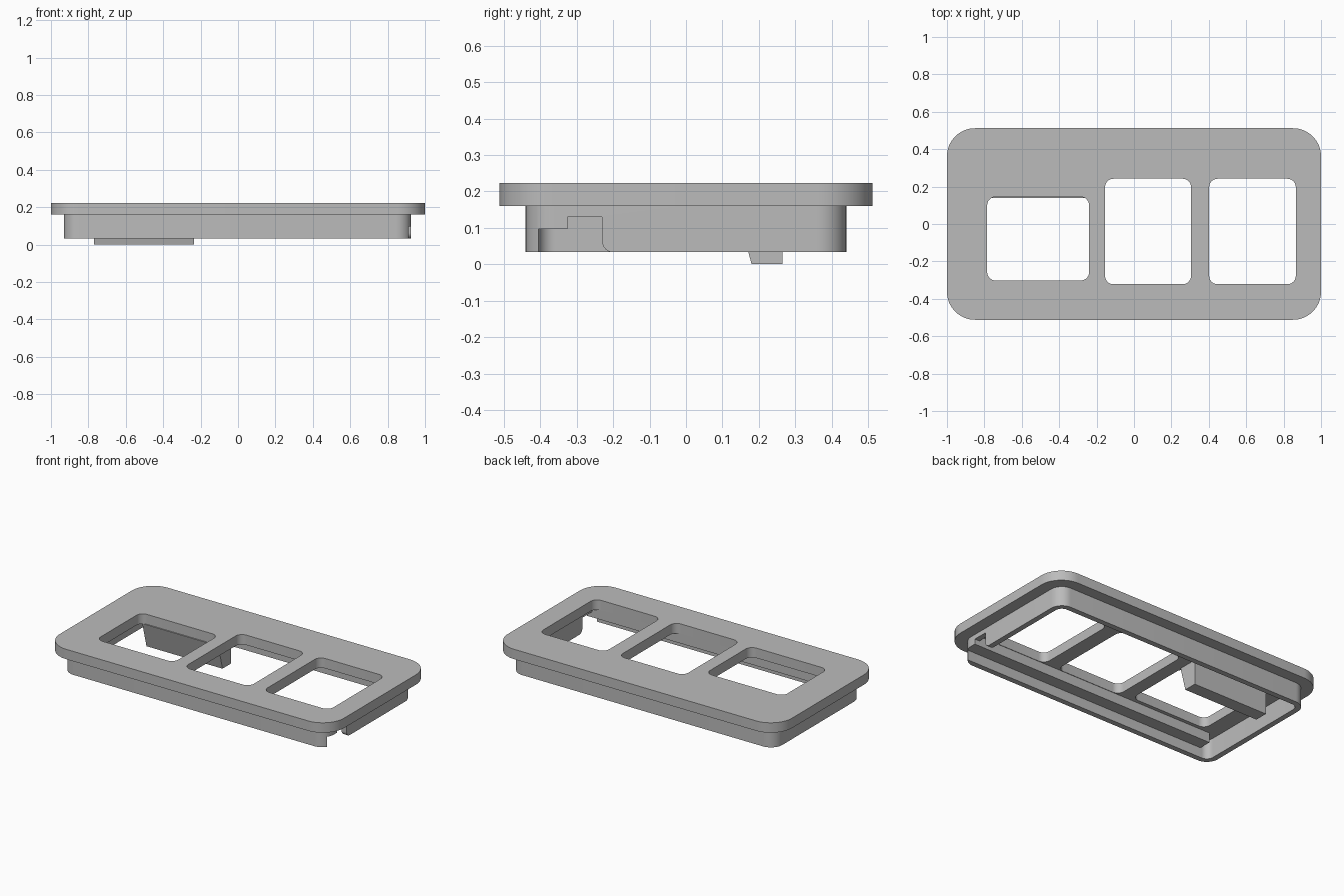
import bpy, bmesh
from math import cos, sin, pi, radians
from mathutils import Vector

cube = bpy.data.objects.get("Cube")
if cube:
    bpy.data.objects.remove(cube, do_unlink=True)

gray = bpy.data.materials.new("plain gray")
gray.use_nodes = True
color = (0.5, 0.5, 0.5, 1)
gray.diffuse_color = color
gray.node_tree.nodes["Principled BSDF"].inputs["Base Color"].default_value = color

# Heights shared by the parts
RIM, UNDERSIDE, TOP = 0.033, 0.16, 0.223


def rounded_rect(x0, x1, y0, y1, r, steps=10):
    """Outline of a rectangle with rounded corners."""
    centres = [(x1 - r, y1 - r), (x0 + r, y1 - r), (x0 + r, y0 + r), (x1 - r, y0 + r)]
    return [(cx + r * cos((q + i / steps) * pi / 2), cy + r * sin((q + i / steps) * pi / 2))
            for q, (cx, cy) in enumerate(centres) for i in range(steps + 1)]


def prism(name, outlines, low, high, axis="z"):
    """Fill the first outline, with the others as holes, and extrude it."""
    bm = bmesh.new()
    for outline in outlines:
        verts = [bm.verts.new((a, b, low) if axis == "z" else (low, a, b)) for a, b in outline]
        for v, w in zip(verts, verts[1:] + verts[:1]):
            bm.edges.new((v, w))
    bmesh.ops.triangle_fill(bm, use_beauty=True, use_dissolve=False, edges=bm.edges[:])
    result = bmesh.ops.extrude_face_region(bm, geom=bm.faces[:])
    depth = high - low
    shift = Vector((0, 0, depth)) if axis == "z" else Vector((depth, 0, 0))
    bmesh.ops.translate(bm, vec=shift,
                        verts=[g for g in result["geom"] if isinstance(g, bmesh.types.BMVert)])
    bmesh.ops.recalc_face_normals(bm, faces=bm.faces[:])
    mesh = bpy.data.meshes.new(name)
    bm.to_mesh(mesh)
    bm.free()
    mesh.materials.append(gray)
    obj = bpy.data.objects.new(name, mesh)
    bpy.context.collection.objects.link(obj)
    return obj


# Top plate with three windows
windows = [(-0.785, -0.24, -0.302, 0.145), (-0.155, 0.305, -0.322, 0.242),
           (0.402, 0.865, -0.322, 0.242)]
plate = prism("top_plate",
              [rounded_rect(-1, 1, -0.512, 0.512, 0.15, 16)]
              + [rounded_rect(*w, 0.045) for w in windows], UNDERSIDE, TOP)

# Skirt wall below the plate
skirt = prism("skirt_wall", [rounded_rect(-0.93, 0.925, -0.44, 0.44, 0.08),
                             rounded_rect(-0.895, 0.89, -0.405, 0.405, 0.045)], RIM, UNDERSIDE)

# Rail along the inside of the front wall
rail = prism("front_rail", [[(-0.84, -0.41), (0.89, -0.41), (0.89, -0.325), (-0.84, -0.325)]],
             0.097, UNDERSIDE)

# Tapered tab behind the first window
tab = prism("tapered_tab", [[(0.18, 0), (0.265, 0), (0.265, UNDERSIDE), (0.138, UNDERSIDE)]],
            -0.77, -0.235, "x")

# Stepped notch through the side wall, flared at its lower edge
flare = [(-0.2 - 0.03 * sin(i * pi / 16), RIM + 0.03 - 0.03 * cos(i * pi / 16)) for i in range(9)]
notch = prism("notch_cutter", [[(-0.405, 0), (-0.2, 0)] + flare
                               + [(-0.23, 0.13), (-0.325, 0.13), (-0.325, 0.097), (-0.405, 0.097)]],
              0.84, 1, "x")
cut = skirt.modifiers.new("notch", "BOOLEAN")
cut.operation = "DIFFERENCE"
cut.solver = "EXACT"
cut.object = notch
bpy.context.view_layer.objects.active = skirt
bpy.ops.object.modifier_apply(modifier=cut.name)
bpy.data.objects.remove(notch, do_unlink=True)

# Smooth rounded corners, sharp edges elsewhere
bpy.ops.object.select_all(action="DESELECT")
for obj in (plate, skirt, rail, tab):
    obj.select_set(True)
bpy.ops.object.shade_smooth_by_angle(angle=radians(30))
